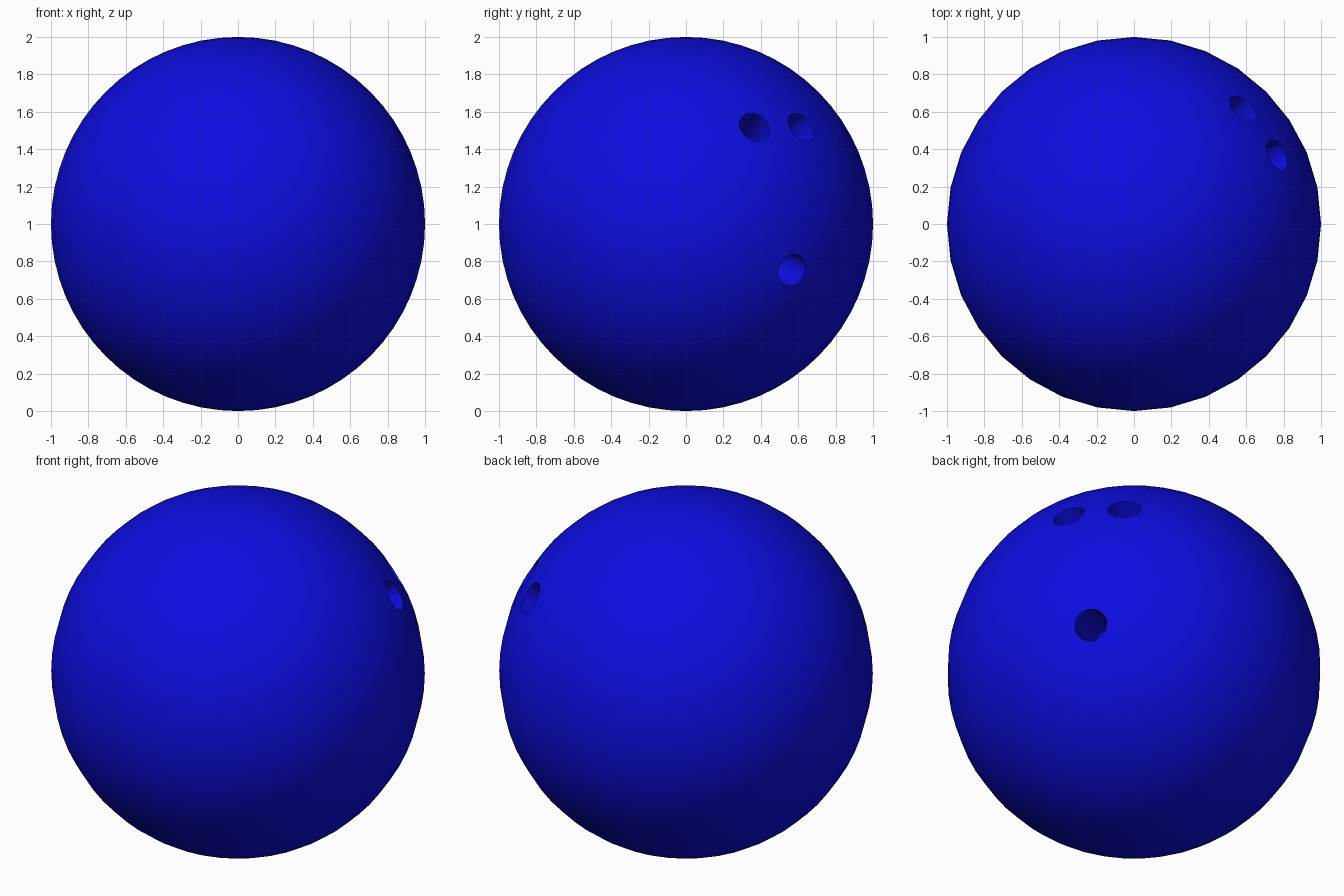
import bpy
from mathutils import Vector

if "Cube" in bpy.data.objects:
    bpy.data.objects.remove(bpy.data.objects["Cube"])

blue = bpy.data.materials.new("blue")
blue.diffuse_color = (0.004, 0.004, 0.75, 1)
blue.use_nodes = True
blue.node_tree.nodes["Principled BSDF"].inputs["Base Color"].default_value = blue.diffuse_color

# Ball body
bpy.ops.mesh.primitive_uv_sphere_add(segments=32, ring_count=32, radius=1, location=(0, 0, 1))
ball = bpy.context.object
ball.name = "ball"
ball.data.materials.append(blue)

# Finger and thumb holes, drilled towards the centre
RADIUS, DEPTH = 0.088, 0.45
for i, (y, z) in enumerate([(0.37, 0.52), (0.62, 0.52), (0.57, -0.25)]):
    n = Vector(((1 - y * y - z * z) ** 0.5, y, z))
    length = DEPTH + 0.2
    bpy.ops.mesh.primitive_cylinder_add(
        vertices=32, radius=RADIUS, depth=length,
        location=Vector((0, 0, 1)) + n * (1 - DEPTH + length / 2),
        rotation=n.to_track_quat('Z', 'Y').to_euler())
    cutter = bpy.context.object
    cutter.name = f"hole_cutter_{i + 1}"
    cutter.data.materials.append(blue)
    cutter.hide_render = True
    mod = ball.modifiers.new("hole", 'BOOLEAN')
    mod.operation = 'DIFFERENCE'
    mod.solver = 'EXACT'
    mod.object = cutter
    bpy.ops.object.select_all(action='DESELECT')
    bpy.context.view_layer.objects.active = ball
    ball.select_set(True)
    bpy.ops.object.modifier_apply(modifier=mod.name)
    bpy.data.objects.remove(cutter, do_unlink=True)

bpy.ops.object.shade_smooth_by_angle(angle=0.6)
